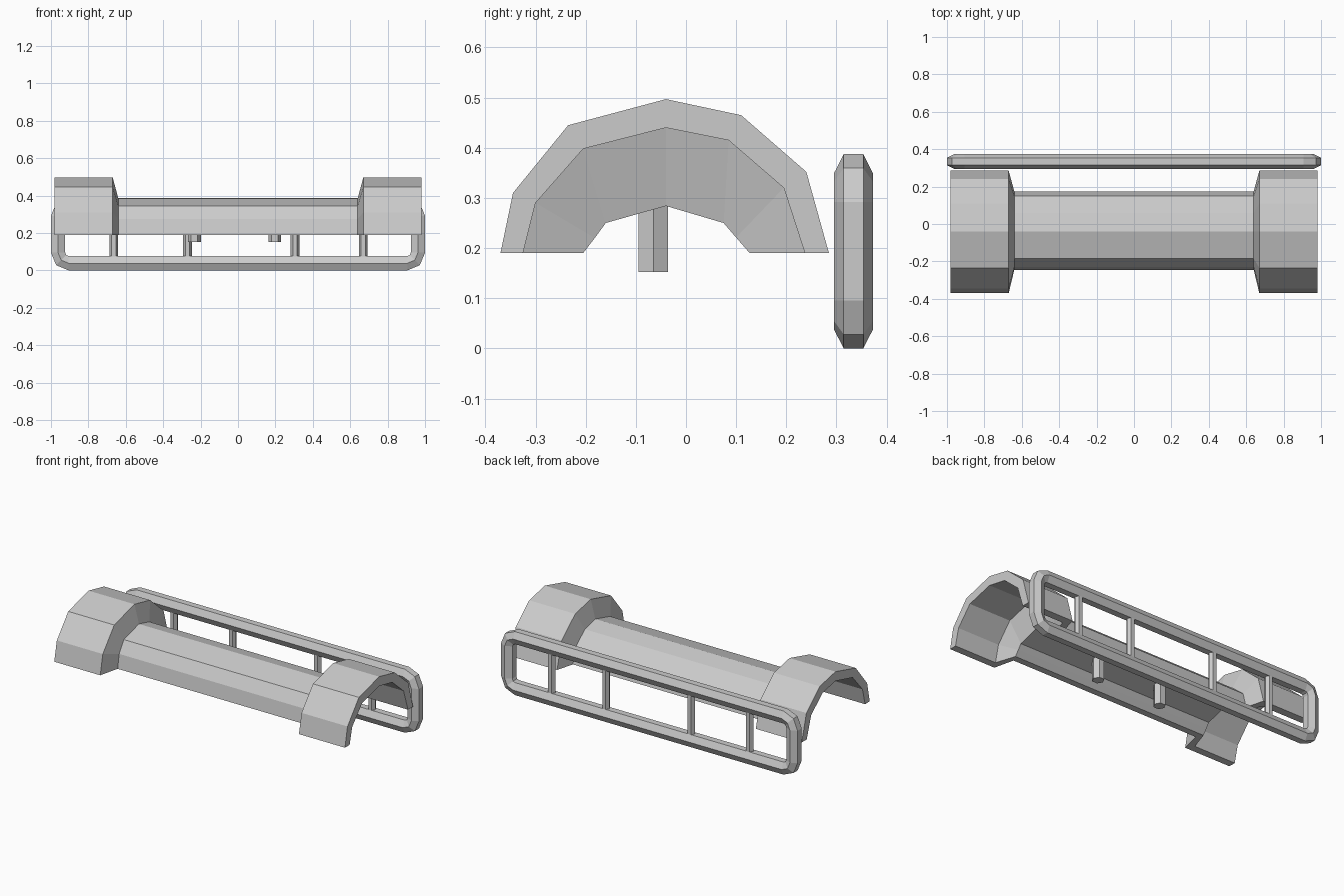
import bpy, bmesh, math

cube = bpy.data.objects.get("Cube")
if cube:
    bpy.data.objects.remove(cube, do_unlink=True)

grey = bpy.data.materials.new("light_grey")
grey.use_nodes = True
grey.diffuse_color = (0.6, 0.6, 0.6, 1)
grey.node_tree.nodes["Principled BSDF"].inputs["Base Color"].default_value = grey.diffuse_color


def finish(name, bm):
    bmesh.ops.recalc_face_normals(bm, faces=bm.faces)
    mesh = bpy.data.meshes.new(name)
    bm.to_mesh(mesh)
    bm.free()
    mesh.materials.append(grey)
    obj = bpy.data.objects.new(name, mesh)
    bpy.context.collection.objects.link(obj)
    return obj


def post(name, x, y, low, high, radius):
    """Upright six-sided post."""
    bm = bmesh.new()
    bmesh.ops.create_cone(bm, cap_ends=True, segments=6, radius1=radius,
                          radius2=radius, depth=high - low)
    # put two of the six corners on the x axis
    first = max(bm.verts, key=lambda v: v.co.x).co
    turn = -math.atan2(first.y, first.x)
    c, s = math.cos(turn), math.sin(turn)
    for v in bm.verts:
        px, py, pz = v.co
        v.co = (x + px * c - py * s, y + px * s + py * c, pz + (low + high) / 2)
    return finish(name, bm)


# Half-pipe shell: arch profiles as (y, z), from front foot to back foot
BASE = 0.19
big_outer = [(-.37, BASE), (-.345, .31), (-.235, .445), (-.04, .497),
             (.11, .465), (.24, .352), (.285, BASE)]
big_inner = [(-.325, BASE), (-.30, .29), (-.205, .398), (-.04, .44),
             (.085, .415), (.195, .32), (.237, BASE)]
tube_outer = [(-.245, BASE), (-.23, .275), (-.185, .345), (-.04, .385),
              (.06, .36), (.15, .285), (.175, BASE)]
tube_inner = [(-.205, BASE), (-.182, .22), (-.16, .25), (-.04, .284),
              (.075, .25), (.10, .221), (.127, BASE)]


def stations(end, step, neck, big, tube):
    half = [(end, big), (step, big), (neck, tube)]
    return [(-x, p) for x, p in half] + [(x, p) for x, p in reversed(half)]


outer = stations(.98, .67, .64, big_outer, tube_outer)
inner = stations(.98, .70, .66, big_inner, tube_inner)
bm = bmesh.new()
rows_out, rows_in = [[[bm.verts.new((x, y, z)) for y, z in prof] for x, prof in side]
                     for side in (outer, inner)]
loop = rows_out + rows_in[::-1]
for i, row in enumerate(loop):
    nxt = loop[(i + 1) % len(loop)]
    for j in range(len(row) - 1):
        bm.faces.new((row[j], row[j + 1], nxt[j + 1], nxt[j]))
# flat undersides of both feet
for foot in (0, -1):
    for i in range(len(outer) - 1):
        bm.faces.new((rows_out[i][foot], rows_out[i + 1][foot],
                      rows_in[i + 1][foot], rows_in[i][foot]))
finish("arched_shell", bm)

# Short pegs under the shell
for name, x in (("left_peg", .197), ("right_peg", -.233)):
    post(name, x, -.065, .152, .32, .034)

# Guard rail: hexagonal bar swept round a rectangle with chamfered corners
RAIL_Y = .334
bm = bmesh.new()
rings = []
for k, (cx, cz) in enumerate([(.905, .292), (-.905, .292), (-.905, .095), (.905, .095)]):
    for step in range(3):
        a = math.radians(90 * k + 45 * step)
        ring = []
        for n in range(6):
            b = math.radians(30 + 60 * n)
            r = .057 + .044 * math.cos(b)
            ring.append(bm.verts.new((cx + r * math.cos(a), RAIL_Y + .039 * math.sin(b),
                                      cz + r * math.sin(a))))
        rings.append(ring)
for i, ring in enumerate(rings):
    nxt = rings[(i + 1) % len(rings)]
    for n in range(6):
        m = (n + 1) % 6
        bm.faces.new((ring[n], ring[m], nxt[m], nxt[n]))
finish("guard_rail", bm)

# Upright bars inside the rail
for i, x in enumerate((-.665, -.27, .305, .67)):
    post(f"rail_bar_{i + 1}", x, RAIL_Y, .05, .34, .023)
